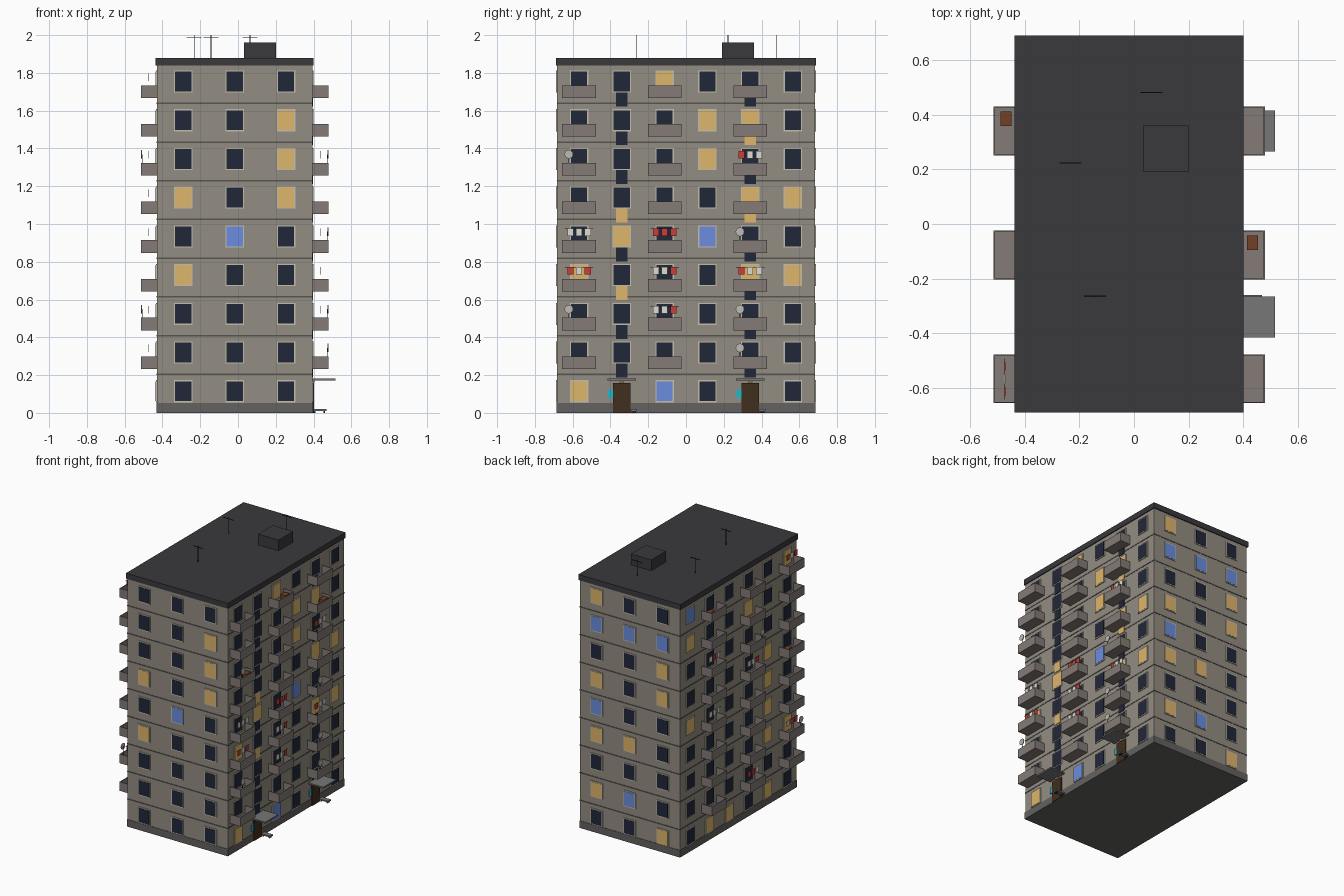
import bpy, bmesh, random
from mathutils import Matrix, Vector

if "Cube" in bpy.data.objects:
    bpy.data.objects.remove(bpy.data.objects["Cube"])

random.seed(4)
XL, XR, Y = -0.4285, 0.3935, 0.682      # wall planes
CX = (XL + XR) / 2
FLOORS, PITCH = 9, 0.205
COLS = [(i - 2.5) * 0.2265 for i in range(6)]
BALCONY_COLS, STAIR_COLS = (0, 2, 4), (1, 4)

COLOURS = {
    "wall": (146, 140, 129), "plinth": (100, 98, 96), "joint": (88, 85, 82),
    "roof": (60, 59, 63), "frame": (196, 190, 172), "dark": (38, 43, 60),
    "lit": (222, 180, 106), "blue": (106, 140, 222), "panel": (130, 122, 117),
    "door": (66, 50, 36), "canopy": (118, 118, 118), "cyan": (40, 180, 200),
    "red": (205, 62, 58), "white": (222, 220, 208), "brown": (112, 66, 44),
    "metal": (40, 40, 42), "dish": (190, 187, 180),
}
mats, parts = {}, {}


def material(key):
    if key not in mats:
        mats[key] = bpy.data.materials.new(key)
        mats[key].diffuse_color = [(c / 255) ** 2.2 for c in COLOURS[key]] + [1]
    return mats[key]


def part(name, mat):
    if name not in parts:
        parts[name] = (bmesh.new(), mat)
    return parts[name][0]


def box(name, mat, a, b):
    a, b = Vector(a), Vector(b)
    size = [abs(p - q) for p, q in zip(a, b)]
    m = Matrix.Translation((a + b) / 2) @ Matrix.Diagonal((*size, 1))
    bmesh.ops.create_cube(part(name, mat), size=1, matrix=m)


# Facade coordinates: u along the wall, d outwards, z up
SIDES = {
    "right": lambda u, d, z: (XR + d, u, z),
    "left": lambda u, d, z: (XL - d, u, z),
    "front": lambda u, d, z: (CX + u, -Y - d, z),
    "back": lambda u, d, z: (CX + u, Y + d, z),
}


def wall_box(side, name, mat, u, d, z):
    f = SIDES[side]
    box(f"{side}_{name}", mat, f(u[0], d[0], z[0]), f(u[1], d[1], z[1]))


def window(side, u, k, glow):
    z = k * PITCH + 0.056
    wall_box(side, "window_frames", "frame", (u - .049, u + .049), (-.01, .006), (z, z + .117))
    wall_box(side, f"{glow}_panes", glow, (u - .043, u + .043), (0, .0075), (z + .006, z + .111))


def balcony(side, u, k):
    z = k * PITCH + 0.027
    w, depth, t = 0.089, 0.085, 0.005
    wall_box(side, "balcony_floors", "panel", (u - w, u + w), (-.005, depth), (z, z + .01))
    wall_box(side, "balcony_fronts", "panel", (u - w, u + w), (depth - t, depth), (z, z + .067))
    for s in (-1, 1):
        wall_box(side, "balcony_ends", "panel", (u + s * w, u + s * (w - t)),
                 (-.005, depth - t), (z, z + .067))


def laundry(side, u, k, colours):
    z = k * PITCH + 0.155
    wall_box(side, "washing_lines", "metal", (u - .075, u + .075), (.043, .045), (z - .002, z))
    for i, c in enumerate(colours):
        v = u + (i - 1) * .046
        wall_box(side, f"{c}_laundry", c, (v - .016, v + .016), (.042, .046), (z - .038, z + .002))


def dish(side, u, k):
    f, z = SIDES[side], k * PITCH + 0.139
    m = Matrix.Translation(f(u - .054, .082, z)) @ Matrix.Rotation(1.5708, 4, 'Y')
    bmesh.ops.create_cone(part(f"{side}_satellite_dishes", "dish"), cap_ends=True, segments=14,
                          radius1=.023, radius2=.023, depth=.005, matrix=m)
    wall_box(side, "dish_posts", "metal", (u - .056, u - .052), (.077, .081), (z - .06, z))


def crate(side, u, k):
    z = k * PITCH + 0.037
    wall_box(side, "balcony_crates", "brown", (u + .018, u + .072), (.02, .06), (z, z + .045))


# Main block, plinth, roof slab and panel joints
box("walls", "wall", (XL, -Y, .05), (XR, Y, 1.845))
box("plinth", "plinth", (XL - .003, -Y - .003, 0), (XR + .003, Y + .003, .053))
box("roof_slab", "roof", (XL - .008, -Y - .007, 1.839), (XR + .007, Y + .007, 1.88))
for k in range(1, FLOORS):
    z = k * PITCH - .001
    box("panel_joints", "joint", (XL - .002, -Y - .002, z - .004), (XR + .002, Y + .002, z + .004))

# Lift house and aerials
box("lift_house", "roof", (.033, .19, 1.87), (.2, .36, 1.96))
for x, y in ((-.232, .223), (-.143, -.264), (.064, .481)):
    box("aerials", "metal", (x - .002, y - .002, 1.87), (x + .002, y + .002, 2.0))
    box("aerials", "metal", (x - .04, y - .002, 1.987), (x + .04, y + .002, 1.991))

# Glowing windows as (floor, column); everything else is dark
LIT = {
    "front": {(7, 2), (6, 2), (5, 0), (5, 2), (3, 0)},
    "back": {(8, 2), (5, 2), (3, 2), (1, 2), (3, 1), (6, 0), (5, 0), (0, 0)},
    "right": {(8, 2), (7, 3), (7, 4), (6, 3), (5, 4), (5, 5), (4, 1), (3, 0), (3, 4), (3, 5), (0, 0)},
    "left": {(k, c) for k in range(9) for c in range(6) if random.random() < .2},
}
BLUE = {
    "front": {(4, 1)}, "back": {(7, 0), (7, 1), (7, 2), (4, 2), (1, 1)},
    "right": {(4, 3), (0, 2)}, "left": {(8, 5)},
}
for side in SIDES:
    long_side = side in ("left", "right")
    for k in range(FLOORS):
        for c, u in enumerate(COLS if long_side else (-.272, 0, .272)):
            if side == "right" and k == 0 and c in STAIR_COLS:
                continue
            glow = "blue" if (k, c) in BLUE[side] else "lit" if (k, c) in LIT[side] else "dark"
            window(side, u, k, glow)
            if long_side and k > 0 and c in BALCONY_COLS:
                balcony(side, u, k)

# Stair glazing and entrances on the right side
for c in STAIR_COLS:
    u = COLS[c]
    for k in range(1, FLOORS):
        glow = "lit" if (k, c) in {(5, 1), (3, 1), (7, 4), (5, 4)} else "dark"
        z = k * PITCH
        wall_box("right", f"{glow}_stair_panes", glow, (u - .03, u + .03), (-.005, .004),
                 (z - .018, z + .07))
    wall_box("right", "entrance_doors", "door", (u - .047, u + .047), (-.01, .008), (0, .157))
    wall_box("right", "canopies", "canopy", (u - .075, u + .075), (-.01, .1215), (.172, .182))
    wall_box("right", "door_lamps", "lit", (u - .012, u + .012), (-.005, .012), (.16, .17))
    wall_box("right", "entry_panels", "cyan", (u - .072, u - .047), (-.005, .006), (.077, .125))
    wall_box("right", "benches", "canopy", (u + .045, u + .08), (-.005, .075), (.01, .02))
    for d in (.01, .06):
        wall_box("right", "bench_legs", "metal", (u + .05, u + .075), (d, d + .008), (0, .01))

# Balcony clutter
R, W = "red", "white"
WASHING = {
    "right": {(6, 4): (R, W, W), (4, 0): (W, W, W), (4, 2): (R, R, R), (3, 0): (R, W, R),
              (3, 2): (W, W, R), (3, 4): (R, W, W), (2, 2): (W, W, R)},
    "left": {(8, 0): (R, W, R), (6, 4): (W, R, W), (5, 2): (R, W, W), (4, 4): (W, W, W),
             (2, 0): (R, R, W), (1, 2): (W, R, R)},
}
DISHES = {"right": ((6, 0), (2, 0), (4, 4), (2, 4), (1, 4)), "left": ((6, 2), (2, 0))}
CRATES = {"right": ((8, 2), (6, 0), (7, 4)), "left": ((8, 4), (5, 0))}
for side in WASHING:
    for (k, c), cloths in WASHING[side].items():
        laundry(side, COLS[c], k, cloths)
    for k, c in DISHES[side]:
        dish(side, COLS[c], k)
    for k, c in CRATES[side]:
        crate(side, COLS[c], k)

# Turn each collected part into an object
for name, (bm, mat) in parts.items():
    mesh = bpy.data.meshes.new(name)
    bm.to_mesh(mesh)
    bm.free()
    mesh.materials.append(material(mat))
    bpy.context.collection.objects.link(bpy.data.objects.new(name, mesh))

for m in bpy.data.materials:
    if m.users and not m.is_grease_pencil:
        m.use_nodes = True
        m.node_tree.nodes["Principled BSDF"].inputs["Base Color"].default_value = m.diffuse_color
